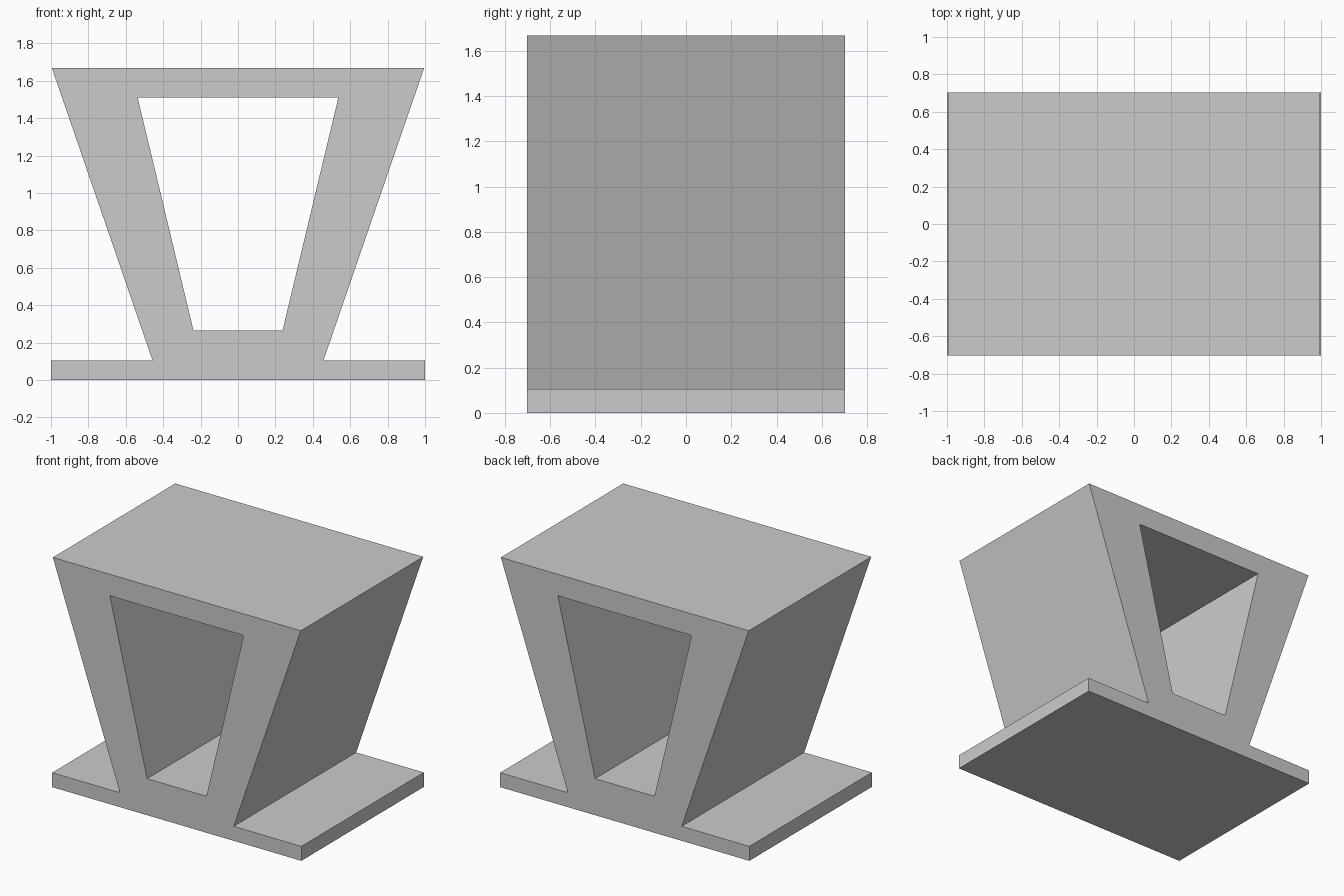
import bpy
import bmesh
from mathutils import Vector

cube = bpy.data.objects.get("Cube")
if cube:
    bpy.data.objects.remove(cube, do_unlink=True)

HALF_DEPTH = 0.702

grey = bpy.data.materials.new("plain_grey")
grey.use_nodes = True
colour = (0.6, 0.6, 0.6, 1)
grey.diffuse_color = colour
grey.node_tree.nodes["Principled BSDF"].inputs["Base Color"].default_value = colour


def mirrored_loop(bm, half):
    """Closed edge loop from the right half of a symmetric profile."""
    points = half + [(-x, z) for x, z in reversed(half)]
    verts = [bm.verts.new((x, -HALF_DEPTH, z)) for x, z in points]
    return [bm.edges.new((a, b)) for a, b in zip(verts, verts[1:] + verts[:1])]


# Flat base, flared walls and top slab as one profile, with a tapered opening
outline = [(1, 0), (1, 0.105), (0.457, 0.105), (0.995, 1.668)]
opening = [(0.238, 0.265), (0.537, 1.512)]

bm = bmesh.new()
edges = mirrored_loop(bm, outline) + mirrored_loop(bm, opening)
bmesh.ops.triangle_fill(bm, edges=edges, use_beauty=True, normal=Vector((0, -1, 0)))

# Push the profile through to the back
result = bmesh.ops.extrude_face_region(bm, geom=bm.faces[:], use_keep_orig=True)
back = [g for g in result["geom"] if isinstance(g, bmesh.types.BMVert)]
bmesh.ops.translate(bm, verts=back, vec=(0, 2 * HALF_DEPTH, 0))
bmesh.ops.recalc_face_normals(bm, faces=bm.faces[:])

mesh = bpy.data.meshes.new("flared_stand")
bm.to_mesh(mesh)
bm.free()
mesh.materials.append(grey)
stand = bpy.data.objects.new("flared_stand", mesh)
bpy.context.collection.objects.link(stand)
